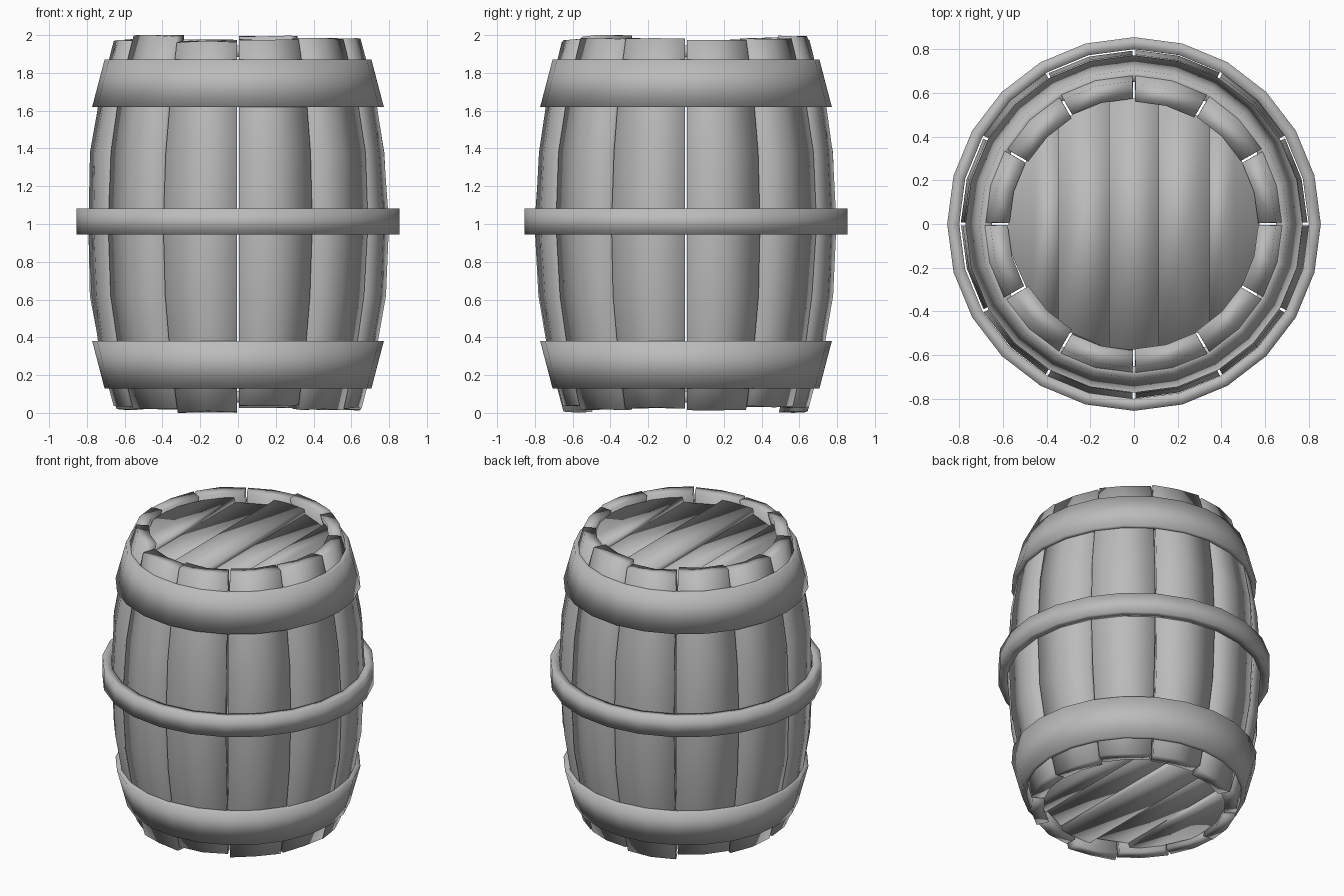
import bpy, bmesh, random
from math import sin, cos, pi, sqrt

if "Cube" in bpy.data.objects:
    bpy.data.objects.remove(bpy.data.objects["Cube"])

random.seed(4)
STAVES, SEGS = 12, 24

# dark grey shared by all parts
grey = bpy.data.materials.new("dark_grey")
grey.diffuse_color = (0.5, 0.5, 0.5, 1.0)
grey.use_nodes = True
grey.node_tree.nodes["Principled BSDF"].inputs["Base Color"].default_value = grey.diffuse_color


def finish(name, bm):
    # everything is shaded fully smooth, so the edges look soft
    bmesh.ops.recalc_face_normals(bm, faces=bm.faces)
    for f in bm.faces:
        f.smooth = True
    mesh = bpy.data.meshes.new(name)
    bm.to_mesh(mesh)
    bm.free()
    mesh.materials.append(grey)
    ob = bpy.data.objects.new(name, mesh)
    bpy.context.collection.objects.link(ob)


def radius(z):
    # outer radius of the bulging staves
    return 0.797 - 0.155 * abs(z - 1.0) ** 2.2


def stave(index):
    # one curved board: rings of a bent cross-section stacked along z
    top = 1.995 if index in (2, 7) else random.uniform(1.965, 1.985)
    bottom = 0.005 if index in (8, 3) else random.uniform(0.015, 0.04)
    mid = (index + 0.5) * 2 * pi / STAVES
    bm = bmesh.new()
    rings = []
    for z in (bottom, 0.3, 0.62, 1.0, 1.38, 1.7, top):
        end = z in (bottom, top)
        ro = radius(z) + random.uniform(-0.006, 0.006)
        half = pi / STAVES - 0.006 / ro
        ring = []
        for r, steps in ((ro, (-1, 0, 1)), (ro - 0.08, (1, 0, -1))):
            for s in steps:
                a = mid + s * half
                dz = random.uniform(-0.005, 0.005) if end else 0
                ring.append(bm.verts.new((r * cos(a), r * sin(a), z + dz)))
        rings.append(ring)
    for a, b in zip(rings, rings[1:]):
        for k in range(6):
            n = (k + 1) % 6
            bm.faces.new((a[k], a[n], b[n], b[k]))
    for r in (rings[0], rings[-1]):
        bm.faces.new((r[0], r[1], r[4], r[5]))
        bm.faces.new((r[1], r[2], r[3], r[4]))
    finish(f"stave_{index + 1}", bm)


def hoop(name, profile):
    # closed profile of (radius, z) turned around the z axis
    bm = bmesh.new()
    rings = [[bm.verts.new((r * cos(2 * pi * i / SEGS), r * sin(2 * pi * i / SEGS), z))
              for r, z in profile] for i in range(SEGS)]
    n = len(profile)
    for i in range(SEGS):
        a, b = rings[i], rings[(i + 1) % SEGS]
        for k in range(n):
            bm.faces.new((a[k], b[k], b[(k + 1) % n], a[(k + 1) % n]))
    finish(name, bm)


def lid(name, z, side):
    # five boards with ends tucked into the staves, alternately raised and sunk
    R, w = 0.585, 0.231
    for p in range(5):
        x0 = max(-R + 0.01, (p - 2.5) * w)
        x1 = min(R - 0.01, (p - 1.5) * w)
        xs = (x0, (x0 + x1) / 2, x1) if p in (0, 4) else (x0, x1)
        outline = [(x, -sqrt(R * R - x * x)) for x in xs]
        outline += [(x, sqrt(R * R - x * x)) for x in reversed(xs)]
        face_z = z + side * (0.0 if p % 2 == 0 else -0.04)
        bm = bmesh.new()
        low = [bm.verts.new((x, y, face_z - side * 0.06)) for x, y in outline]
        high = [bm.verts.new((x, y, face_z)) for x, y in outline]
        n = len(outline)
        for ring in (low, high):
            for k in range(len(xs) - 1):
                bm.faces.new((ring[k], ring[k + 1], ring[n - 2 - k], ring[n - 1 - k]))
        for k in range(n):
            m = (k + 1) % n
            bm.faces.new((low[k], low[m], high[m], high[k]))
        finish(f"{name}_board_{p + 1}", bm)


# staves
for i in range(STAVES):
    stave(i)

# hoops: two wide sloping ones mirrored about mid height, one narrow in the middle
wide = [(0.772, 1.62), (0.706, 1.872), (0.65, 1.872), (0.72, 1.62)]
hoop("upper_hoop", wide)
hoop("lower_hoop", [(r, 2.0 - z) for r, z in wide])
hoop("middle_hoop", [(0.855, 0.945), (0.855, 1.082), (0.80, 1.082), (0.80, 0.945)])

# lids
lid("top_lid", 1.945, 1)
lid("bottom_lid", 0.055, -1)
